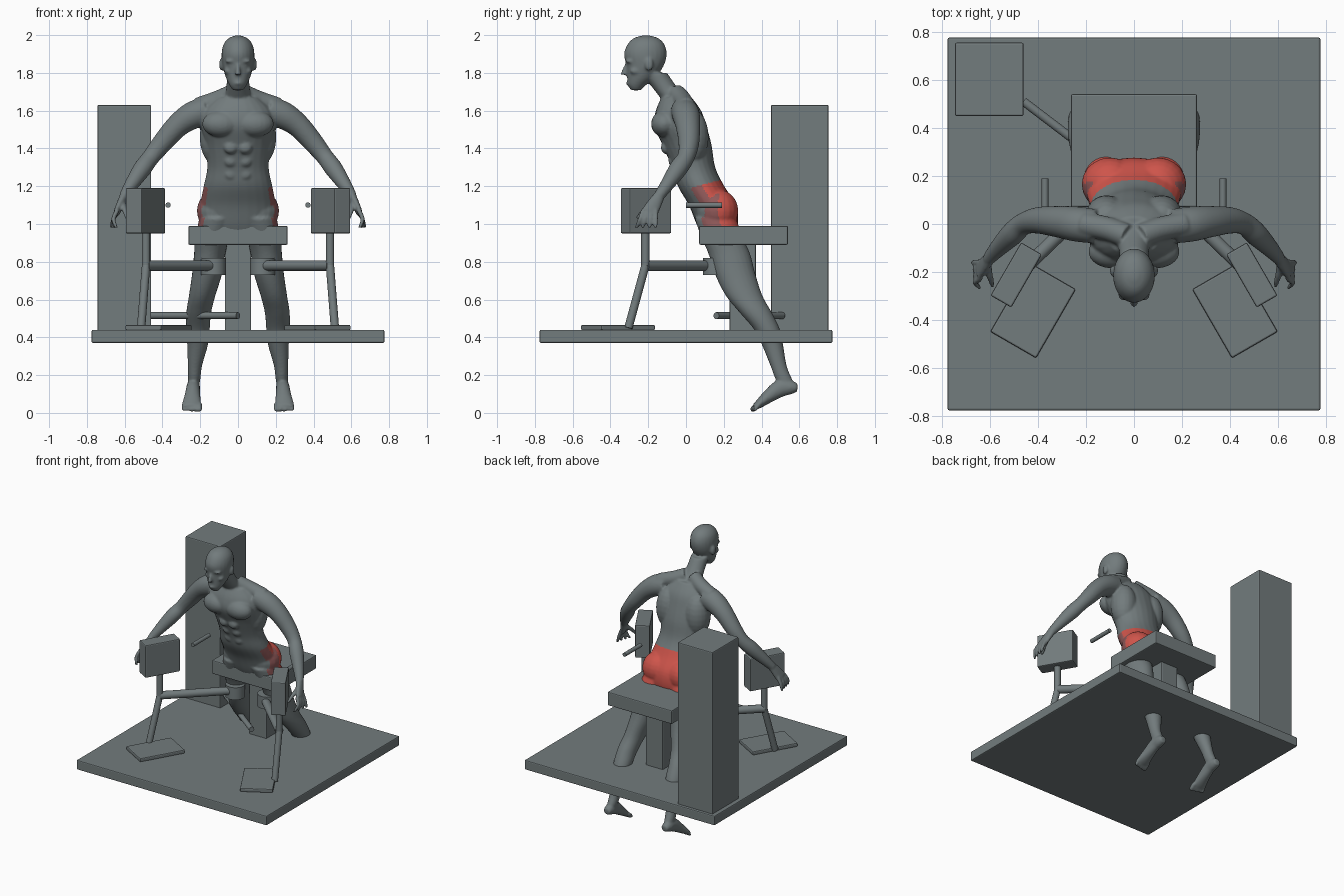
import bpy
import bmesh
import math
from mathutils import Vector, Matrix

default_cube = bpy.data.objects.get("Cube")
if default_cube:
    bpy.data.objects.remove(default_cube, do_unlink=True)


def make_material(name, colour):
    material = bpy.data.materials.new(name)
    material.use_nodes = True
    material.diffuse_color = (*colour, 1)
    shader = next(n for n in material.node_tree.nodes if n.type == "BSDF_PRINCIPLED")
    shader.inputs["Base Color"].default_value = (*colour, 1)
    return material


grey = make_material("slate grey", (.17, .2, .205))
red = make_material("warm red", (.62, .09, .07))
dull_red = make_material("dull red", (.28, .1, .1))


def add_object(name, bm, materials=(grey,)):
    mesh = bpy.data.meshes.new(name)
    bmesh.ops.recalc_face_normals(bm, faces=bm.faces[:])
    bm.to_mesh(mesh)
    bm.free()
    for material in materials:
        mesh.materials.append(material)
    obj = bpy.data.objects.new(name, mesh)
    bpy.context.scene.collection.objects.link(obj)
    return obj


def smooth_shade(obj, angle):
    bpy.ops.object.select_all(action="DESELECT")
    obj.select_set(True)
    bpy.context.view_layer.objects.active = obj
    bpy.ops.object.shade_smooth_by_angle(angle=math.radians(angle))


def box(name, centre, size, turn=0):
    bm = bmesh.new()
    bmesh.ops.create_cube(bm, size=1, matrix=Matrix.Diagonal((*size, 1)))
    obj = add_object(name, bm)
    obj.location = centre
    obj.rotation_euler.z = math.radians(turn)
    bevel = obj.modifiers.new("soft edges", "BEVEL")
    bevel.width = .007
    bevel.segments = 2
    return obj


def rod(name, start, end, radius):
    start, end = Vector(start), Vector(end)
    axis = end - start
    bm = bmesh.new()
    bmesh.ops.create_cone(bm, cap_ends=True, segments=24, radius1=radius,
                          radius2=radius, depth=axis.length)
    obj = add_object(name, bm)
    obj.location = (start + end) / 2
    obj.rotation_euler = axis.to_track_quat("Z", "Y").to_euler()
    smooth_shade(obj, 40)
    return obj


def catmull(a, b, c, d, t):
    return [(2 * q + (r - p) * t + (2 * p - 5 * q + 4 * r - s) * t * t
             + (3 * q - p - 3 * r + s) * t ** 3) / 2 for p, q, r, s in zip(a, b, c, d)]


def loft(bm, sections, follow=False, side=1, steps=5, sides=24):
    """Closed skin through (x, y, z, width, depth) sections, level or across the path."""
    padded = [sections[0], *sections, sections[-1]]
    path = [catmull(*padded[i:i + 4], k / steps)
            for i in range(len(sections) - 1) for k in range(steps)] + [list(sections[-1])]
    rings = []
    for i, (x, y, z, width, depth) in enumerate(path):
        normal = Vector((0, 0, 1))
        if follow:
            ahead, behind = path[min(i + 1, len(path) - 1)], path[max(i - 1, 0)]
            normal = (Vector(ahead[:3]) - Vector(behind[:3])).normalized()
        across = Vector((1, 0, 0))
        across = (across - normal * normal.dot(across)).normalized()
        outward = normal.cross(across)
        ring = []
        for k in range(sides):
            angle = math.tau * k / sides
            p = Vector((x, y, z)) + across * width * math.cos(angle) + outward * depth * math.sin(angle)
            ring.append(bm.verts.new((p.x * side, p.y, p.z)))
        rings.append(ring)
    for low, high in zip(rings, rings[1:]):
        for k in range(sides):
            n = (k + 1) % sides
            bm.faces.new((low[k], low[n], high[n], high[k]))
    bm.faces.new(rings[0])
    bm.faces.new(rings[-1])


def blob(bm, centre, radii):
    bmesh.ops.create_uvsphere(bm, u_segments=20, v_segments=12, radius=1,
                              matrix=Matrix.Translation(centre) @ Matrix.Diagonal((*radii, 1)))


# Machine frame and seat
box("platform", (0, 0, .405), (1.55, 1.55, .07))
box("tower", (-.602, .602, 1.03), (.285, .305, 1.2))
box("seat", (0, .305, .94), (.525, .47, .1))
box("seat_post", (0, .3, .66), (.14, .14, .48))
rod("drive_bar", (-.46, .51, .515), (0, .16, .515), .018)

# Side stations, mirrored
for side, label in ((-1, "right"), (1, "left")):
    turn = -side * 30
    elbow = (side * .487, -.215, .78)
    box(label + "_foot_plate", (side * .42, -.36, .452), (.22, .33, .028), -turn)
    box(label + "_arm_pad", (side * .49, -.212, 1.07), (.1, .255, .24), -turn)
    rod(label + "_lower_strut", (side * .513, -.305, .45), elbow, .022)
    rod(label + "_upper_strut", elbow, (side * .487, -.215, .97), .022)
    rod(label + "_cross_arm", elbow, (side * .15, .11, .78), .028)
    rod(label + "_thigh_cuff", (side * .13, .155, .73), (side * .13, .155, .82), .066)
    rod(label + "_handle", (side * .37, 0, 1.1), (side * .37, .19, 1.1), .014)

body = bmesh.new()

# Torso, neck and head
loft(body, [(0, .17, .93, .16, .08), (0, .165, 1, .195, .11), (0, .14, 1.1, .2, .125),
            (0, .08, 1.2, .182, .123), (0, .04, 1.3, .163, .115), (0, .005, 1.42, .175, .13),
            (0, -.03, 1.52, .195, .138), (0, -.04, 1.6, .18, .12), (0, -.05, 1.67, .11, .08)])
loft(body, [(0, -.03, 1.62, .08, .07), (0, -.11, 1.72, .062, .066), (0, -.17, 1.8, .06, .07)])
loft(body, [(0, -.265, 1.708, .026, .025), (0, -.26, 1.735, .045, .048),
            (0, -.235, 1.78, .066, .077), (0, -.217, 1.84, .082, .1), (0, -.215, 1.9, .087, .113),
            (0, -.212, 1.95, .077, .098), (0, -.212, 1.983, .05, .066), (0, -.212, 1.998, .015, .02)])
loft(body, [(0, -.31, 1.845, .009, .014), (0, -.325, 1.81, .012, .016), (0, -.328, 1.79, .018, .018)])
blob(body, (0, -.297, 1.745), (.027, .02, .012))

for side in (-1, 1):
    # Face details
    blob(body, (side * .035, -.296, 1.862), (.034, .024, .011))
    blob(body, (side * .034, -.293, 1.838), (.016, .014, .009))
    blob(body, (side * .05, -.265, 1.81), (.024, .032, .02))
    blob(body, (side * .088, -.195, 1.845), (.012, .023, .034))

    # Trunk muscles
    blob(body, (side * .09, -.115, 1.53), (.1, .07, .07))
    blob(body, (side * .115, .03, 1.46), (.088, .09, .15))
    blob(body, (side * .1, .165, 1.07), (.118, .112, .115))
    for y, z in ((-.107, 1.405), (-.067, 1.335), (-.04, 1.265)):
        blob(body, (side * .038, y, z), (.037, .026, .034))
    loft(body, [(.03, -.05, 1.69, .05, .05), (.11, -.02, 1.655, .05, .05),
                (.21, 0, 1.62, .05, .05)], True, side)

    # Arm
    loft(body, [(.16, -.01, 1.6, .075, .07), (.24, 0, 1.575, .073, .073),
                (.32, .01, 1.52, .062, .065), (.4, .015, 1.43, .054, .055),
                (.46, 0, 1.355, .046, .046), (.505, -.04, 1.295, .048, .049),
                (.56, -.095, 1.215, .038, .038), (.605, -.145, 1.145, .026, .028)], True, side)

    # Hand
    loft(body, [(.598, -.138, 1.155, .025, .028), (.62, -.165, 1.11, .021, .038),
                (.643, -.193, 1.06, .016, .045)], True, side)
    for finger in range(4):
        y = -.16 - finger * .022
        loft(body, [(.638, y, 1.075, .013, .013), (.66, y - finger * .006, 1.025, .012, .012),
                    (.672 - finger * .01, y - finger * .013, .978, .009, .009)], True, side, 3, 12)
    loft(body, [(.61, -.165, 1.11, .017, .017), (.6, -.215, 1.075, .014, .014),
                (.588, -.258, 1.03, .01, .01)], True, side, 3, 12)

    # Leg
    loft(body, [(.105, .155, 1.03, .1, .11), (.137, .195, .92, .09, .11),
                (.15, .23, .84, .083, .11), (.165, .262, .73, .079, .107),
                (.19, .308, .62, .07, .097), (.208, .37, .53, .066, .085),
                (.212, .43, .44, .062, .068), (.214, .458, .36, .055, .056),
                (.228, .49, .25, .038, .043), (.232, .517, .18, .033, .044),
                (.235, .545, .125, .025, .04)], side=side)

    # Foot
    loft(body, [(.235, .59, .133, .024, .022), (.236, .555, .135, .034, .037),
                (.238, .5, .13, .036, .046), (.241, .44, .09, .042, .036),
                (.245, .39, .05, .05, .024), (.245, .362, .03, .047, .016)], True, side)
    for toe in range(5):
        x = .204 + toe * .021
        size = .016 - toe * .0012
        loft(body, [(x, .385, .045, size, size), (x, .36 + toe * .003, .025, size, size),
                    (x, .343 + toe * .005, .012, size * .7, size * .7)], True, side, 3, 12)

# Fuse the anatomy into one skin
source = add_object("anatomy_source", body)
remesh = source.modifiers.new("fuse", "REMESH")
remesh.mode = "VOXEL"
remesh.voxel_size = .0075
soften = source.modifiers.new("soften", "SMOOTH")
soften.factor = .5
soften.iterations = 4
bpy.context.view_layer.update()
skin = bpy.data.meshes.new_from_object(source.evaluated_get(bpy.context.evaluated_depsgraph_get()))
bpy.data.objects.remove(source, do_unlink=True)
figure = bpy.data.objects.new("seated_figure", skin)
bpy.context.scene.collection.objects.link(figure)
skin.materials.clear()
for material in (grey, red, dull_red):
    skin.materials.append(material)

# Shorts: red behind, fading round the sides to the grey front
for face in skin.polygons:
    x, y, z = face.center
    inside = .93 < z < 1.185 + .26 * y and abs(x) < .3
    facing = face.normal.y
    face.material_index = 0 if not inside or facing < -.65 else 1 if facing > .12 else 2
smooth_shade(figure, 80)
